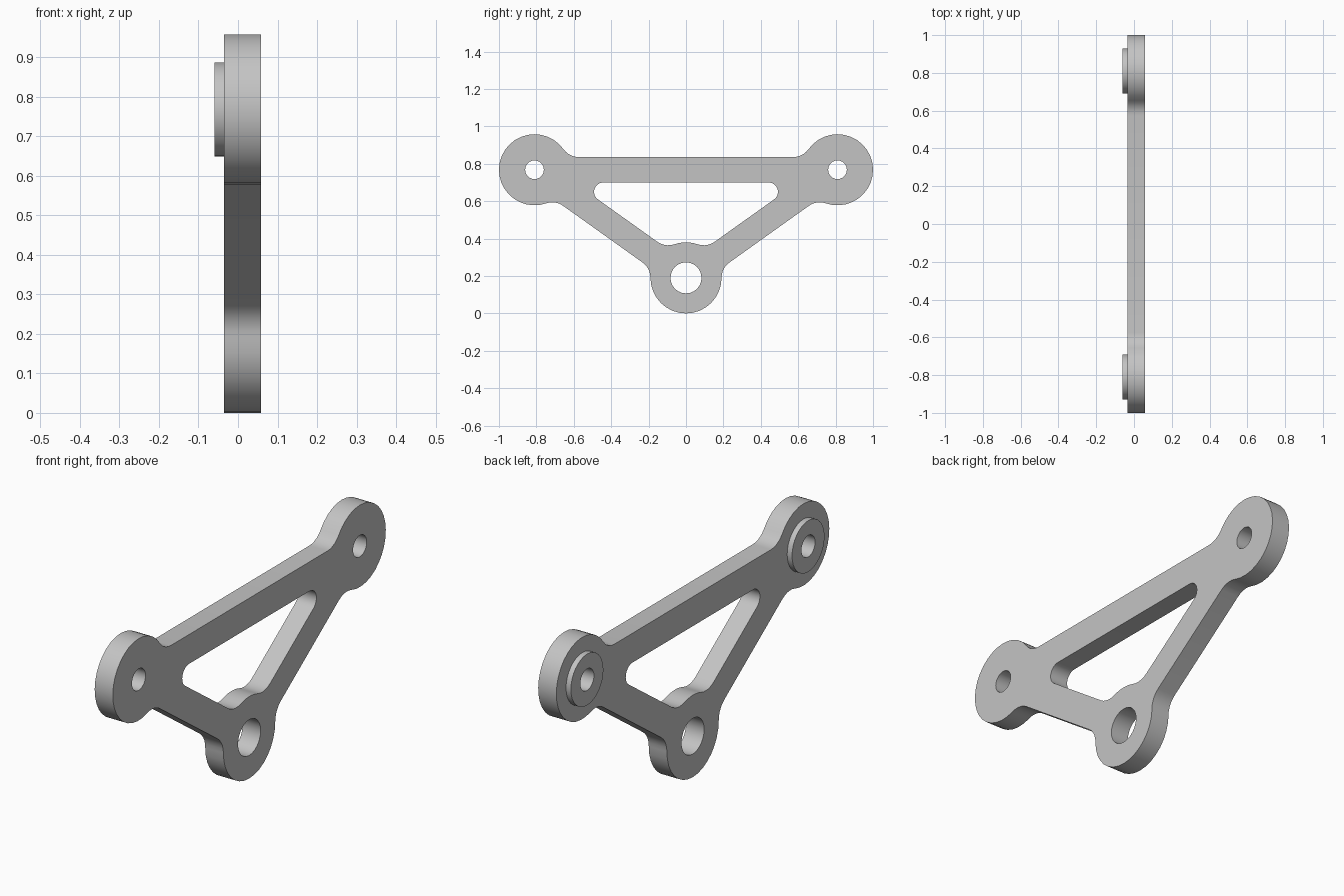
import bpy, bmesh, math
from mathutils import Vector

cube = bpy.data.objects.get("Cube")
if cube:
    bpy.data.objects.remove(cube)

metal = bpy.data.materials.new("light_grey_metal")
metal.use_nodes = True
metal.diffuse_color = (0.55, 0.55, 0.55, 1)
metal.node_tree.nodes["Principled BSDF"].inputs["Base Color"].default_value = metal.diffuse_color

LUG, HUB = Vector((-0.81, 0.768)), Vector((0, 0.19))
R = 0.19            # radius of the three round ends
FILLET = 0.1        # blend between round ends and bars
CORNER = 0.05       # upper corners of the opening
W = 0.068           # half width of the bars
BACK, FRONT, BOSS = -0.035, 0.058, -0.06


def arc(center, r, d0, d1, turn, step=math.radians(11)):
    """Points around center from direction d0 to d1; turn is 1 for ccw, -1 for cw."""
    a0, a1 = (math.atan2(d[1], d[0]) for d in (d0, d1))
    sweep = (turn * (a1 - a0)) % math.tau or math.tau
    n = max(3, round(sweep / step))
    return [center + r * Vector((math.cos(a0 + turn * sweep * i / n),
                                 math.sin(a0 + turn * sweep * i / n))) for i in range(n + 1)]


def circle(center, r, n=24):
    return [center + r * Vector((math.cos(math.tau * i / n), math.sin(math.tau * i / n)))
            for i in range(n)]


def blend(center, along, out):
    """Centre of the fillet between a round end and the edge of a bar leaving it."""
    h = W + FILLET
    return center + out * h + along * math.sqrt((R + FILLET) ** 2 - h * h)


def mirrored(half):
    """Close a half outline across the centre line."""
    pts = half + [Vector((-p.x, p.y)) for p in reversed(half)]
    return [p for i, p in enumerate(pts) if (p - pts[i - 1]).length > 1e-4]


def extruded(name, loops, x0, x1):
    """Solid between x0 and x1 whose section is the first loop minus the others."""
    bm = bmesh.new()
    for loop in loops:
        vs = [bm.verts.new((x0, p.x, p.y)) for p in loop]
        for i, v in enumerate(vs):
            bm.edges.new((vs[i - 1], v))
    bmesh.ops.triangle_fill(bm, use_beauty=True, edges=bm.edges[:], normal=(-1, 0, 0))
    res = bmesh.ops.extrude_face_region(bm, geom=bm.faces[:], use_keep_orig=True)
    moved = [g for g in res["geom"] if isinstance(g, bmesh.types.BMVert)]
    bmesh.ops.translate(bm, verts=moved, vec=(x1 - x0, 0, 0))
    bmesh.ops.recalc_face_normals(bm, faces=bm.faces[:])
    mesh = bpy.data.meshes.new(name)
    bm.to_mesh(mesh)
    bm.free()
    mesh.materials.append(metal)
    obj = bpy.data.objects.new(name, mesh)
    bpy.context.collection.objects.link(obj)
    bpy.ops.object.select_all(action="DESELECT")
    obj.select_set(True)
    bpy.context.view_layer.objects.active = obj
    bpy.ops.object.shade_smooth_by_angle(angle=math.radians(30))
    return obj


# Directions of the slanted bar and its outward side
up, right = Vector((0, 1)), Vector((1, 0))
t = (HUB - LUG).normalized()
n = Vector((t.y, -t.x))

# Outer outline
top = blend(LUG, right, up)
low = blend(LUG, t, n)
side = blend(HUB, -t, n)
outer = mirrored(arc(top, FILLET, -up, LUG - top, -1)
                 + arc(LUG, R, top - LUG, low - LUG, 1)
                 + arc(low, FILLET, LUG - low, -n, -1)
                 + arc(side, FILLET, -n, HUB - side, -1)
                 + arc(HUB, R, side - HUB, -up, 1))

# Triangular opening
inside = blend(HUB, -t, -n)
z = LUG.y - W - CORNER
y = (n.dot(LUG) - W - CORNER - n.y * z) / n.x
opening = mirrored(arc(Vector((y, z)), CORNER, up, n, 1)
                   + arc(inside, FILLET, n, HUB - inside, 1)
                   + arc(HUB, R, inside - HUB, up, -1))

# Bracket plate with its holes
lugs = {"front": LUG, "back": Vector((-LUG.x, LUG.y))}
holes = [circle(c, 0.05) for c in lugs.values()] + [circle(HUB, 0.083)]
extruded("bracket_plate", [outer, opening] + holes, BACK, FRONT)

# Raised bosses around the upper holes
for name, c in lugs.items():
    extruded(name + "_boss", [circle(c, 0.119, 32), circle(c, 0.05)], BOSS, BACK)
